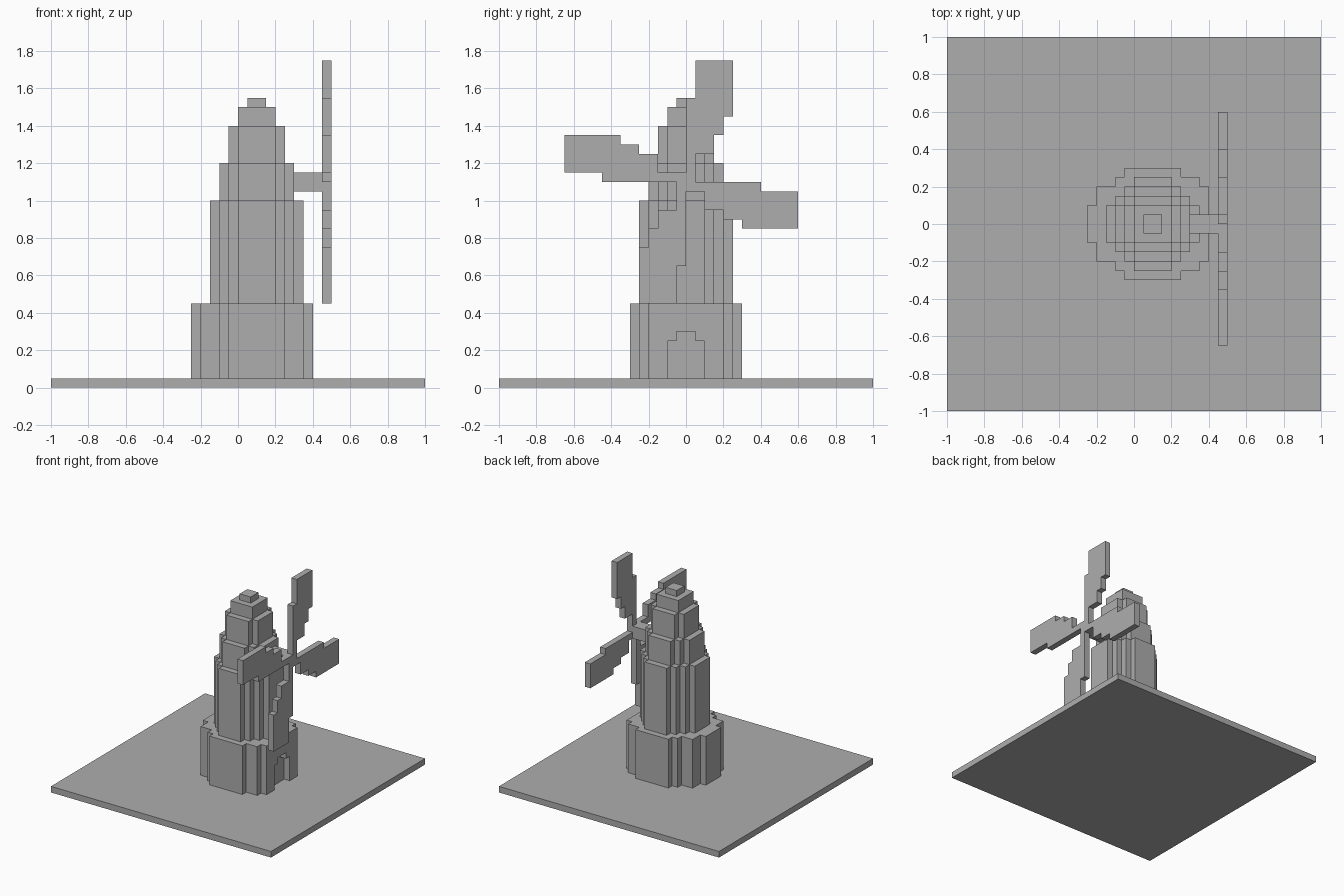
import bpy
import bmesh

cube = bpy.data.objects.get("Cube")
if cube:
    bpy.data.objects.remove(cube, do_unlink=True)

GREY = (0.42, 0.42, 0.42, 1.0)
stone = bpy.data.materials.new("plain grey")
stone.use_nodes = True
stone.diffuse_color = GREY
stone.node_tree.nodes["Principled BSDF"].inputs["Base Color"].default_value = GREY


def prism(name, outline, lo, hi, axis="z"):
    """Extrude a flat outline from lo to hi along z (outline x,y) or x (outline y,z)."""
    bm = bmesh.new()

    def place(a, b):
        return (a, b, lo) if axis == "z" else (lo, a, b)

    face = bm.faces.new([bm.verts.new(place(a, b)) for a, b in outline])
    grown = bmesh.ops.extrude_face_region(bm, geom=[face])
    verts = [g for g in grown["geom"] if isinstance(g, bmesh.types.BMVert)]
    depth = hi - lo
    shift = (0, 0, depth) if axis == "z" else (depth, 0, 0)
    bmesh.ops.translate(bm, verts=verts, vec=shift)
    bmesh.ops.recalc_face_normals(bm, faces=bm.faces)
    mesh = bpy.data.meshes.new(name)
    bm.to_mesh(mesh)
    bm.free()
    mesh.materials.append(stone)
    obj = bpy.data.objects.new(name, mesh)
    bpy.context.collection.objects.link(obj)
    return obj


def rect(a0, a1, b0, b1):
    return [(a0, b0), (a1, b0), (a1, b1), (a0, b1)]


def stepped(rows):
    """Stepped round outline, mirrored in y, from rows of (half depth, left, right)."""
    right, left, prev = [], [], None
    for half, x0, x1 in rows:
        if prev is not None:
            if x1 != right[-1][0]:
                right.append((x1, prev))
            if x0 != left[-1][0]:
                left.append((x0, prev))
        if right and right[-1][0] == x1 and right[-1][1] != prev:
            right[-1] = (x1, half)
        else:
            right.append((x1, half))
        left.append((x0, half))
        prev = half
    top = right + left[::-1]
    return top + [(x, -y) for x, y in reversed(top)]


def round_rows(*sizes):
    """Rows centred on the tower axis, from (half depth, half width)."""
    return [(half, round(0.1 - w, 3), round(0.1 + w, 3)) for half, w in sizes]


# Ground slab
prism("ground_slab", rect(-1, 1, -1, 1), 0, 0.05)

# Tower tiers, each narrower than the one below
base = prism("tower_base", stepped([(0.1, -0.25, 0.4), (0.2, -0.2, 0.4),
                                    (0.25, -0.1, 0.35), (0.3, -0.05, 0.25)]), 0.05, 0.45)
prism("tower_body", stepped(round_rows((0.1, 0.25), (0.15, 0.2), (0.2, 0.15), (0.25, 0.1))),
      0.45, 1.0)
prism("tower_neck", stepped(round_rows((0.1, 0.2), (0.15, 0.15), (0.2, 0.1))), 1.0, 1.2)
prism("roof_lower", stepped(round_rows((0.1, 0.15), (0.15, 0.1))), 1.2, 1.4)
prism("roof_upper", rect(0, 0.2, -0.1, 0.1), 1.4, 1.5)
prism("roof_cap", rect(0.05, 0.15, -0.05, 0.05), 1.5, 1.55)

# Recessed doorway cut into the base
arch = [(-0.1, 0), (0.1, 0), (0.1, 0.25), (0.05, 0.25),
        (0.05, 0.3), (-0.05, 0.3), (-0.05, 0.25), (-0.1, 0.25)]
cutter = prism("door_cutter", arch, 0.35, 0.5, "x")
cutter.hide_render = True
cut = base.modifiers.new("doorway", "BOOLEAN")
cut.operation = "DIFFERENCE"
cut.solver = "EXACT"
cut.object = cutter
bpy.context.view_layer.objects.active = base
bpy.ops.object.modifier_apply(modifier=cut.name)
bpy.data.objects.remove(cutter, do_unlink=True)

# Axle holding the sails
prism("sail_axle", rect(-0.05, 0.05, 1.05, 1.15), 0.3, 0.45, "x")

# Four stepped sails, outline as (distance from hub, width)
SAIL = [(0, 0), (0.45, 0), (0.45, 0.05), (0.65, 0.05), (0.65, 0.25), (0.35, 0.25),
        (0.35, 0.2), (0.25, 0.2), (0.25, 0.15), (0.15, 0.15), (0.15, 0.05), (0, 0.05)]
HUB = 1.1
turns = {
    "sail_up": lambda r, w: (w, HUB + r),
    "sail_back": lambda r, w: (max(r - 0.05, 0), HUB - w),
    "sail_down": lambda r, w: (-w, HUB - r),
    "sail_front": lambda r, w: (-r, HUB + w),
}
for name, turn in turns.items():
    prism(name, [turn(r, w) for r, w in SAIL], 0.45, 0.5, "x")
